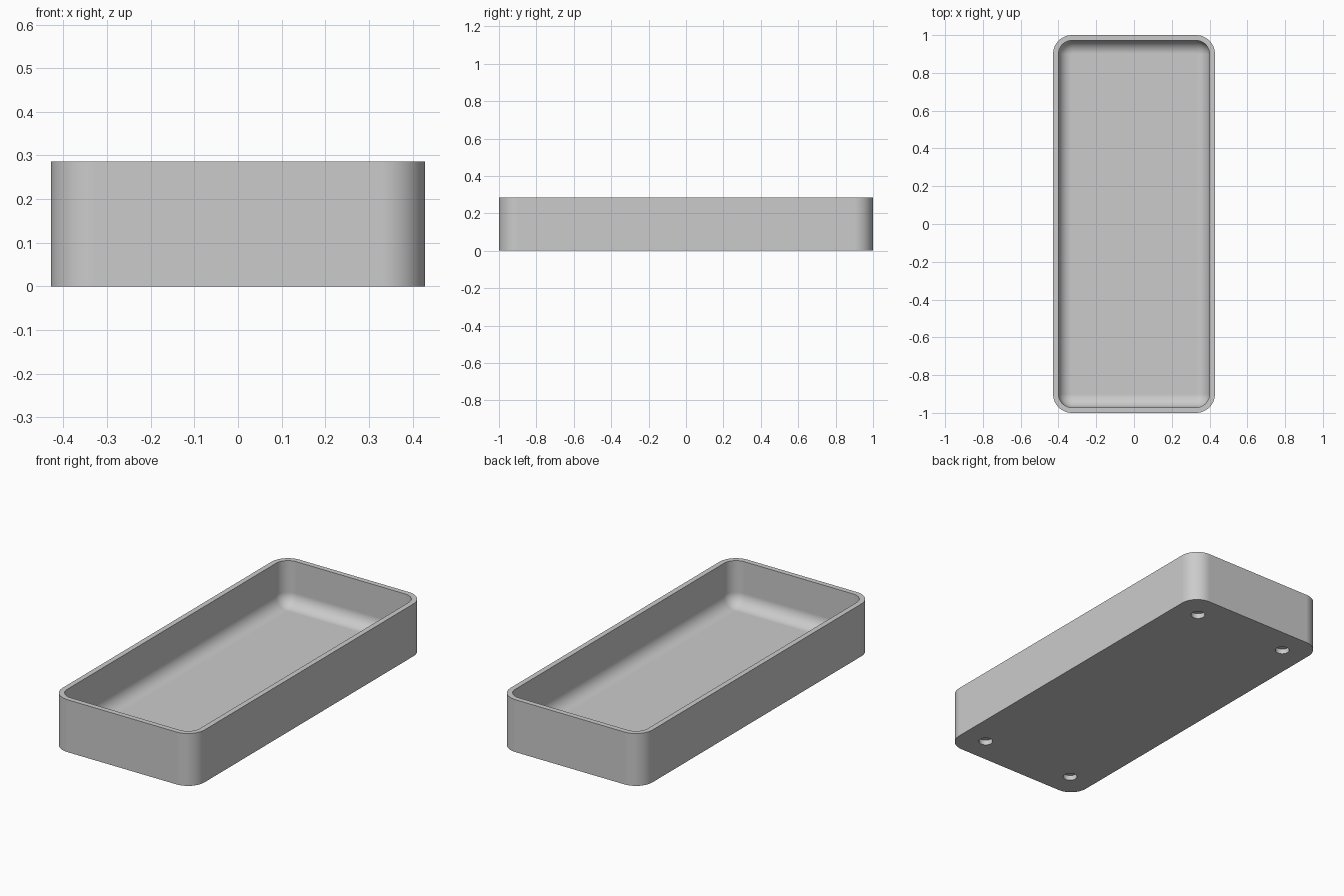
import bpy, bmesh, math

old = bpy.data.objects.get("Cube")
if old:
    bpy.data.objects.remove(old, do_unlink=True)

HALF_X, HALF_Y, HEIGHT = 0.4286, 1.0, 0.2857
WALL, FLOOR, CORNER, FILLET = 0.0286, 0.043, 0.1, 0.07
HOLE_INSET, HOLE_RADIUS, HOLE_DEPTH = 0.143, 0.036, 0.028
ARC_STEPS, FILLET_STEPS = 12, 12

# Single grey material
grey = bpy.data.materials.new("light_grey")
grey.use_nodes = True
colour = (0.6, 0.6, 0.6, 1)
grey.diffuse_color = colour
grey.node_tree.nodes["Principled BSDF"].inputs["Base Color"].default_value = colour


def rounded_ring(bm, inset, z):
    """Rounded rectangle of vertices, inset from the outer wall."""
    radius = CORNER - inset
    cx, cy = HALF_X - CORNER, HALF_Y - CORNER
    ring = []
    for quarter, (sx, sy) in enumerate(((1, 1), (-1, 1), (-1, -1), (1, -1))):
        for i in range(ARC_STEPS + 1):
            a = (quarter + i / ARC_STEPS) * math.pi / 2
            ring.append(bm.verts.new((sx * cx + radius * math.cos(a),
                                      sy * cy + radius * math.sin(a), z)))
    return ring


# Tray section: outer wall, rim, inner wall, then the fillet down to the floor
section = [(0, 0), (0, HEIGHT), (WALL, HEIGHT)]
for i in range(FILLET_STEPS + 1):
    t = i / FILLET_STEPS * math.pi / 2
    section.append((WALL + FILLET * (1 - math.cos(t)),
                    FLOOR + FILLET * (1 - math.sin(t))))

bm = bmesh.new()
rings = [rounded_ring(bm, inset, z) for inset, z in section]
for low, high in zip(rings, rings[1:]):
    for i in range(len(low)):
        j = (i + 1) % len(low)
        bm.faces.new((low[i], low[j], high[j], high[i]))
bm.faces.new(list(reversed(rings[0])))
bm.faces.new(rings[-1])
bmesh.ops.recalc_face_normals(bm, faces=bm.faces)
mesh = bpy.data.meshes.new("tray")
bm.to_mesh(mesh)
bm.free()
tray = bpy.data.objects.new("tray", mesh)
bpy.context.collection.objects.link(tray)
mesh.materials.append(grey)

# Four blind round recesses in the underside
cutters = []
for sx in (-1, 1):
    for sy in (-1, 1):
        bpy.ops.mesh.primitive_cylinder_add(
            vertices=32, radius=HOLE_RADIUS, depth=2 * HOLE_DEPTH,
            location=(sx * (HALF_X - HOLE_INSET), sy * (HALF_Y - HOLE_INSET), 0))
        cutter = bpy.context.object
        cutter.name = "recess_cutter"
        cutter.hide_render = True
        cutter.data.materials.append(grey)
        cut = tray.modifiers.new("recess", "BOOLEAN")
        cut.operation = "DIFFERENCE"
        cut.solver = "EXACT"
        cut.object = cutter
        cutters.append(cutter)

bpy.ops.object.select_all(action="DESELECT")
tray.select_set(True)
bpy.context.view_layer.objects.active = tray
for name in [m.name for m in tray.modifiers]:
    bpy.ops.object.modifier_apply(modifier=name)
for cutter in cutters:
    bpy.data.objects.remove(cutter, do_unlink=True)

# Smooth corners and fillet, crisp rim and flat faces
bpy.ops.object.shade_smooth_by_angle(angle=math.radians(35))
weighted = tray.modifiers.new("flat_face_normals", "WEIGHTED_NORMAL")
weighted.keep_sharp = True
